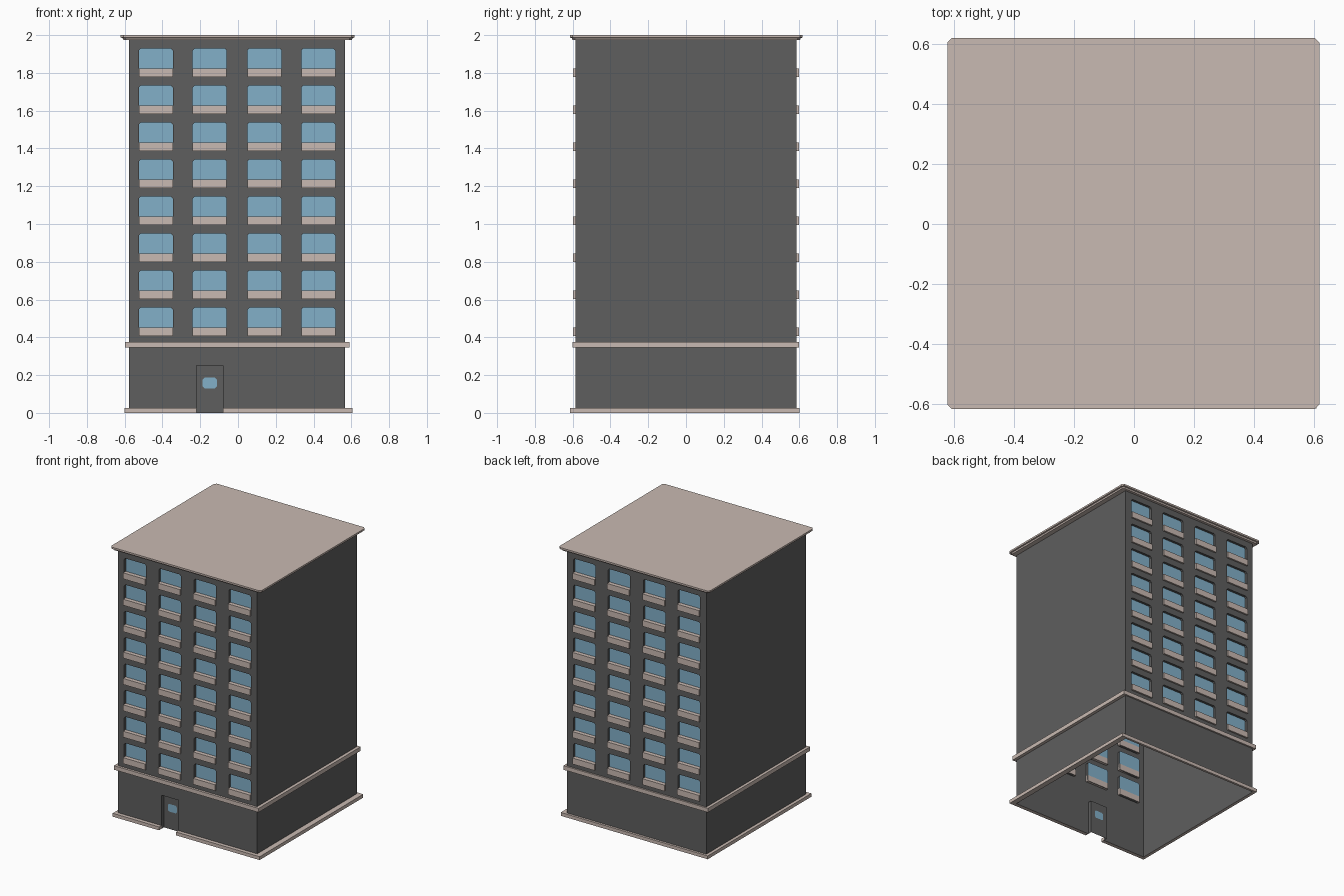
import bpy, bmesh
from mathutils import Vector

if "Cube" in bpy.data.objects:
    bpy.data.objects.remove(bpy.data.objects["Cube"])

def material(name, rgb):
    m = bpy.data.materials.new(name)
    m.diffuse_color = (*rgb, 1)
    m.use_nodes = True
    m.node_tree.nodes["Principled BSDF"].inputs["Base Color"].default_value = m.diffuse_color
    return m

WALL = material("dark grey wall", (0.112, 0.112, 0.112))
GLASS = material("blue glass", (0.226, 0.434, 0.584))
STONE = material("pale stone", (0.584, 0.491, 0.445))

L, R, F, B = -0.577, 0.567, -0.585, 0.585      # wall planes
FLOOR, TOP = 0.36, 1.98                        # belt height, wall top
COLS = [-0.435, -0.15, 0.14, 0.425]            # window centres
ROWS = [0.407 + 0.196 * i for i in range(8)]   # window bottoms
HALF_W, WIN_H, SILL_H = 0.09, 0.15, 0.045
RECESS = 0.018
DOOR = (-0.22, -0.08, 0.0, 0.25)

def finish(bm, name, *mats):
    mesh = bpy.data.meshes.new(name)
    bm.to_mesh(mesh)
    bm.free()
    for m in mats:
        mesh.materials.append(m)
    ob = bpy.data.objects.new(name, mesh)
    bpy.context.collection.objects.link(ob)
    return ob

def face(bm, pts, out, mat=0):
    """Add a face turned towards the direction out."""
    f = bm.faces.new([bm.verts.new(p) for p in pts])
    f.normal_update()
    if f.normal.dot(Vector(out)) < 0:
        f.normal_flip()
    f.material_index = mat

def octagon(x0, x1, z0, z1, c):
    return [(x0 + c, z0), (x1 - c, z0), (x1, z0 + c), (x1, z1 - c),
            (x1 - c, z1), (x0 + c, z1), (x0, z1 - c), (x0, z0 + c)]

def grid_wall(bm, xs, zs, y, s, is_hole):
    """Flat wall split by cut lines, leaving out the openings."""
    for i in range(len(xs) - 1):
        for j in range(len(zs) - 1):
            if not is_hole(i, j):
                a, b, c, d = xs[i], xs[i + 1], zs[j], zs[j + 1]
                face(bm, [(a, y, c), (b, y, c), (b, y, d), (a, y, d)], (0, s, 0))

def reveal(bm, outline, y0, y1):
    """Side faces of an opening, facing its middle."""
    n = len(outline)
    mid = sum((Vector((x, 0, z)) for x, z in outline), Vector()) / n
    for k in range(n):
        (x, z), (u, w) = outline[k], outline[(k + 1) % n]
        out = mid - Vector(((x + u) / 2, 0, (z + w) / 2))
        face(bm, [(x, y0, z), (u, y0, w), (u, y1, w), (x, y1, z)], out)

def window_facade(name, y, s):
    bm = bmesh.new()
    xs = [L] + [c + d for c in COLS for d in (-HALF_W, HALF_W)] + [R]
    zs = [FLOOR] + [r + d for r in ROWS for d in (0, WIN_H)] + [TOP]
    grid_wall(bm, xs, zs, y, s, lambda i, j: i % 2 and j % 2)
    yi = y - s * RECESS
    for c in COLS:
        for r in ROWS:
            x0, x1, z0, z1, k = c - HALF_W, c + HALF_W, r, r + WIN_H, 0.01
            o = octagon(x0, x1, z0, z1, k)
            # clipped corners
            for (x, z), a, b in (((x0, z0), 7, 0), ((x1, z0), 1, 2),
                                 ((x1, z1), 3, 4), ((x0, z1), 5, 6)):
                face(bm, [(x, y, z), (o[a][0], y, o[a][1]), (o[b][0], y, o[b][1])], (0, s, 0))
            reveal(bm, o, y, yi)
            face(bm, [(x, yi, z) for x, z in o], (0, s, 0), 1)
    finish(bm, name, WALL, GLASS)

def sills(name, y, s):
    """Sill blocks that run through the glass and stand proud of the wall."""
    bm = bmesh.new()
    y0, y1 = y + s * 0.012, y - s * (RECESS + 0.003)
    for c in COLS:
        for r in ROWS:
            v = bmesh.ops.create_cube(bm, size=1)["verts"]
            for p in v:
                p.co = (c + p.co.x * 2 * HALF_W, (y0 + y1) / 2 + p.co.y * abs(y1 - y0),
                        r + (p.co.z + 0.5) * SILL_H)
    finish(bm, name, STONE)

for side, y, s in (("front", F, -1), ("back", B, 1)):
    window_facade(side + "_window_wall", y, s)
    sills(side + "_sills", y, s)

# Plain side walls and lower back wall
bm = bmesh.new()
for x, s in ((L, -1), (R, 1)):
    face(bm, [(x, F, 0), (x, B, 0), (x, B, TOP), (x, F, TOP)], (s, 0, 0))
face(bm, [(L, B, 0), (R, B, 0), (R, B, FLOOR), (L, B, FLOOR)], (0, 1, 0))
finish(bm, "plain_walls", WALL)

# Lower front wall with door recess
d0, d1, dz0, dz1 = DOOR
DY = F + 0.03
bm = bmesh.new()
grid_wall(bm, [L, d0, d1, R], [0, dz1, FLOOR], F, -1, lambda i, j: i == 1 and j == 0)
for x, s in ((d0, 1), (d1, -1)):
    face(bm, [(x, F, 0), (x, DY, 0), (x, DY, dz1), (x, F, dz1)], (s, 0, 0))
face(bm, [(d0, F, dz1), (d1, F, dz1), (d1, DY, dz1), (d0, DY, dz1)], (0, 0, -1))
finish(bm, "lower_front_wall", WALL)

# Door leaf and its small pane, visible from both sides
bm = bmesh.new()
face(bm, [(d0, DY, 0), (d1, DY, 0), (d1, DY, dz1), (d0, DY, dz1)], (0, -1, 0))
finish(bm, "door", WALL)
bm = bmesh.new()
pane = octagon(-0.187, -0.112, 0.13, 0.187, 0.01)
for s in (-1, 1):
    face(bm, [(x, DY + s * 0.002, z) for x, z in pane], (0, s, 0))
finish(bm, "door_pane", GLASS)

def trim(name, outer, z0, z1, gap=None):
    """Moulding around the walls, optionally broken by the door."""
    x0, x1, y0, y1 = outer
    path = [((R, F), (x1, y0)), ((R, B), (x1, y1)), ((L, B), (x0, y1)), ((L, F), (x0, y0))]
    if gap:
        path = [((gap[1], F), (gap[1], y0))] + path + [((gap[0], F), (gap[0], y0))]
    bm = bmesh.new()
    rings = [[bm.verts.new((*p, z)) for p, z in ((i, z0), (o, z0), (o, z1), (i, z1))]
             for i, o in path]
    pairs = list(zip(rings, rings[1:])) + ([] if gap else [(rings[-1], rings[0])])
    for a, b in pairs:
        for k in range(3):
            bm.faces.new([a[k], b[k], b[k + 1], a[k + 1]])
    if gap:
        bm.faces.new(rings[0])
        bm.faces.new(rings[-1][::-1])
    finish(bm, name, STONE)

trim("base_trim", (-0.6, 0.607, -0.613, 0.602), 0, 0.025, (d0, d1))
trim("belt_trim", (-0.598, 0.59, -0.602, 0.597), 0.345, 0.375)

# Roof slab with stepped edge and clipped corners
bm = bmesh.new()
loops = []
for inset, z in ((0.014, 1.975), (0.01, 1.985), (0, 1.987), (0, 2.0)):
    loops.append([bm.verts.new((x, y, z)) for x, y in
                  octagon(-0.621 + inset, 0.617 - inset, -0.615 + inset, 0.618 - inset, 0.015)])
for a, b in zip(loops, loops[1:]):
    for k in range(8):
        n = (k + 1) % 8
        bm.faces.new([a[k], a[n], b[n], b[k]])
bm.faces.new(loops[0][::-1])
bm.faces.new(loops[-1])
finish(bm, "roof_slab", STONE)
